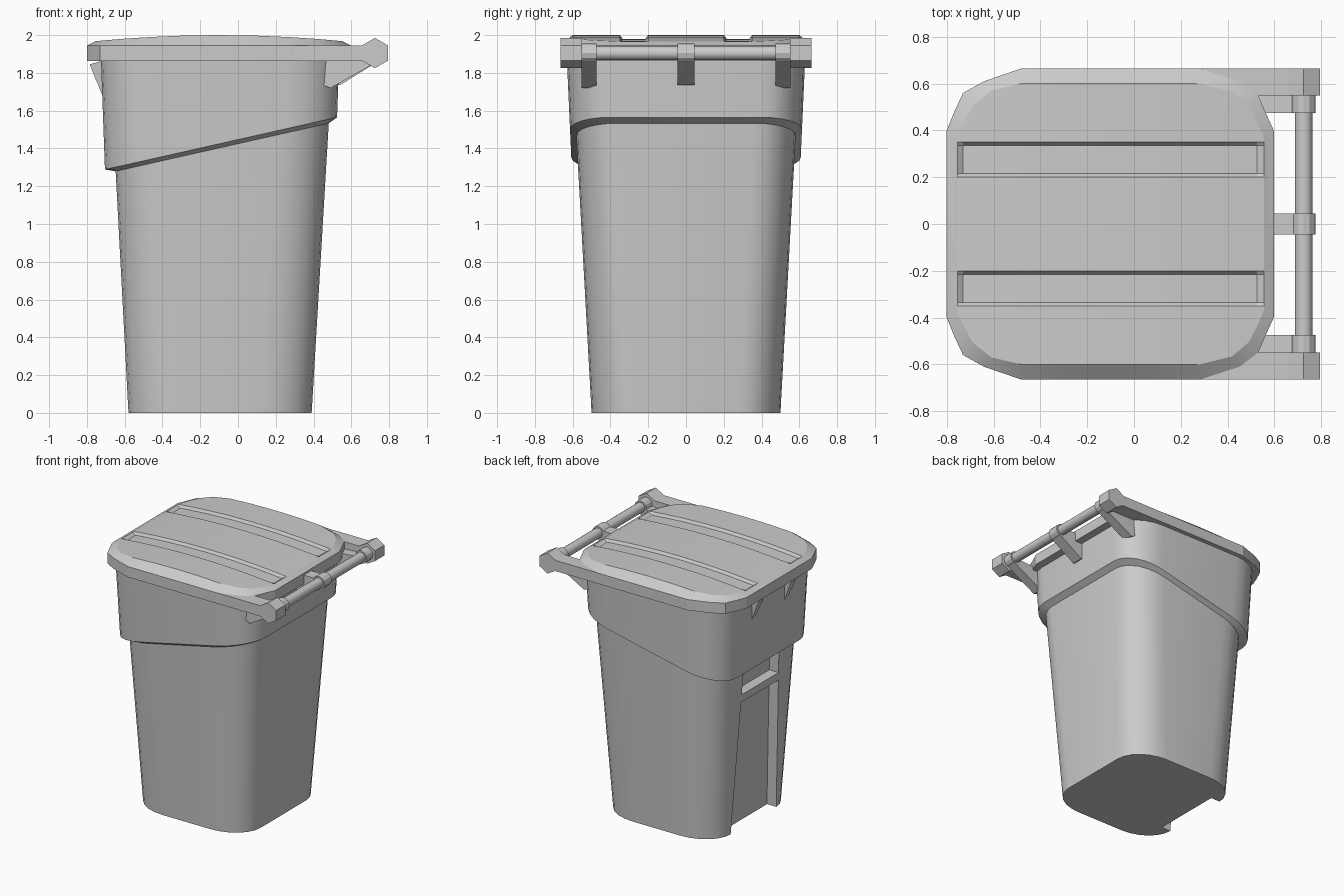
import bpy, bmesh
from math import sin, cos, pi
from mathutils import Vector

if "Cube" in bpy.data.objects:
    bpy.data.objects.remove(bpy.data.objects["Cube"])


def make(name, verts, faces, angle=0.5):
    me = bpy.data.meshes.new(name)
    me.from_pydata([tuple(v) for v in verts], [], faces)
    bm = bmesh.new()
    bm.from_mesh(me)
    bmesh.ops.recalc_face_normals(bm, faces=bm.faces)
    bm.to_mesh(me)
    bm.free()
    ob = bpy.data.objects.new(name, me)
    bpy.context.collection.objects.link(ob)
    smooth(ob, angle)
    return ob


def smooth(ob, angle=0.5):
    bpy.ops.object.select_all(action='DESELECT')
    ob.select_set(True)
    bpy.context.view_layer.objects.active = ob
    bpy.ops.object.shade_smooth_by_angle(angle=angle)


def loft(name, rings, angle=0.5):
    n = len(rings[0])
    faces = [(k*n+i, k*n+(i+1) % n, (k+1)*n+(i+1) % n, (k+1)*n+i)
             for k in range(len(rings)-1) for i in range(n)]
    faces += [tuple(range(n)), tuple(range((len(rings)-1)*n, len(rings)*n))]
    return make(name, [v for r in rings for v in r], faces, angle)


def extrude_y(name, profile, y0, y1):
    return loft(name, [[(x, y, z) for x, z in profile] for y in (y0, y1)])


def rod(name, r, y0, y1, n=12, turn=0.0):
    prof = [(0.725+r*cos(2*pi*i/n+turn), 1.905+r*sin(2*pi*i/n+turn)) for i in range(n)]
    return extrude_y(name, prof, y0, y1)


def outline(left, right, half):
    rx, ry, seg, pts = 0.28, 0.22, 6, []
    for q, (cx, cy) in enumerate([(right-rx, half-ry), (left+rx, half-ry),
                                  (left+rx, ry-half), (right-rx, ry-half)]):
        for i in range(seg+1):
            a = (q+i/seg)*pi/2
            pts.append((cx+rx*cos(a), cy+ry*sin(a)))
    return pts


def body_dims(z):
    return -0.58-0.053*z, 0.39+0.059*z, 0.5+0.055*z


def collar_dims(z):
    t = z-1.3
    return -0.705-0.036*t, 0.515+0.036*t, 0.605+0.045*t


def flat_ring(dims, z):
    return [(x, y, z) for x, y in outline(*dims(z))]


def slanted_ring(dims, lift):
    pts = []
    for i in range(28):
        z = 1.42
        for _ in range(3):
            x, y = outline(*dims(z))[i]
            z = 1.425+0.225*x+lift
        pts.append((x, y, z))
    return pts


# bin body with slanted collar
body = loft("bin_body", [flat_ring(body_dims, 0), slanted_ring(body_dims, 0),
                         slanted_ring(collar_dims, 0.022), flat_ring(collar_dims, 1.87)])

# front recess, split by a grab bar
for z0, z1 in ((-0.05, 1.02), (1.08, 1.27)):
    rings = []
    for z in (z0, z1):
        a, back = 0.28-0.05*z, -0.5-0.053*z
        rings.append([(-0.95, -a, z), (back, -a, z), (back, a, z), (-0.95, a, z)])
    cutter = loft("recess_cutter", rings)
    cutter.hide_render = True
    mod = body.modifiers.new("recess", 'BOOLEAN')
    mod.operation, mod.solver, mod.object = 'DIFFERENCE', 'EXACT', cutter
    bpy.context.view_layer.objects.active = body
    bpy.ops.object.modifier_apply(modifier=mod.name)
    bpy.data.objects.remove(cutter)
smooth(body)

# lid: stations along x (top x, top half width, rim x, rim half width)
stations = [(-0.755, 0.37, -0.8, 0.4), (-0.73, 0.43, -0.77, 0.475), (-0.69, 0.505, -0.73, 0.56),
            (-0.61, 0.57, -0.64, 0.61), (-0.48, 0.6, -0.48, 0.665), (-0.3, 0.6, -0.3, 0.665),
            (-0.1, 0.6, -0.1, 0.665), (0.1, 0.6, 0.1, 0.665), (0.28, 0.6, 0.28, 0.665),
            (0.42, 0.565, 0.45, 0.61), (0.49, 0.505, 0.53, 0.55), (0.525, 0.44, 0.565, 0.47),
            (0.555, 0.37, 0.597, 0.4)]
verts, faces = [], []
for k, (x, h, xo, ho) in enumerate(stations):
    z = 2.0-0.076*(x+0.1)**2
    low = z-0.02 if 0 < k < len(stations)-1 else z
    half = [(0.2, z), (0.215, low), (0.335, low), (0.35, z), (h, z)]
    verts += [(xo, -ho, 1.862), (xo, -ho, 1.945)]
    verts += [(x, -y, zz) for y, zz in reversed(half)] + [(x, y, zz) for y, zz in half]
    verts += [(xo, ho, 1.945), (xo, ho, 1.862)]
n = 14
for k in range(len(stations)-1):
    faces += [(k*n+i, k*n+(i+1) % n, (k+1)*n+(i+1) % n, (k+1)*n+i) for i in range(n)]
for b in (0, (len(stations)-1)*n):
    faces += [tuple(range(b+1, b+n-1)), (b, b+1, b+n-2, b+n-1)]
make("lid", verts, faces, 0.3)

# hinge arms, end knobs, brackets and bosses on both sides
for s, side in ((1, "back"), (-1, "front")):
    extrude_y(side+"_hinge_arm", [(0.28, 1.862), (0.69, 1.862), (0.69, 1.945), (0.28, 1.945)],
              s*0.55, s*0.664)
    rod(side+"_hinge_knob", 0.08, s*0.55, s*0.665, 6, pi/6)
    rod(side+"_hinge_boss", 0.05, s*0.475, s*0.555)
    extrude_y(side+"_hinge_bracket", [(0.41, 1.75), (0.49, 1.72), (0.74, 1.86), (0.7, 1.9),
                                      (0.42, 1.88)], s*0.475, s*0.553)
    # small tapered fin under the lid lip
    y = s*0.2
    make(side+"_lip_fin", [(-0.785, y-0.03, 1.845), (-0.785, y+0.03, 1.845), (-0.7, y-0.03, 1.87),
                           (-0.7, y+0.03, 1.87), (-0.71, y-0.015, 1.66), (-0.71, y+0.015, 1.66)],
         [(0, 1, 5, 4), (0, 2, 3, 1), (2, 4, 5, 3), (0, 4, 2), (1, 3, 5)])

# handle rod with centre support
rod("handle_rod", 0.038, -0.56, 0.56, 16)
rod("centre_sleeve", 0.05, -0.045, 0.045)
extrude_y("centre_bracket", [(0.5, 1.74), (0.54, 1.735), (0.74, 1.86), (0.7, 1.93), (0.5, 1.93)],
          -0.045, 0.045)
